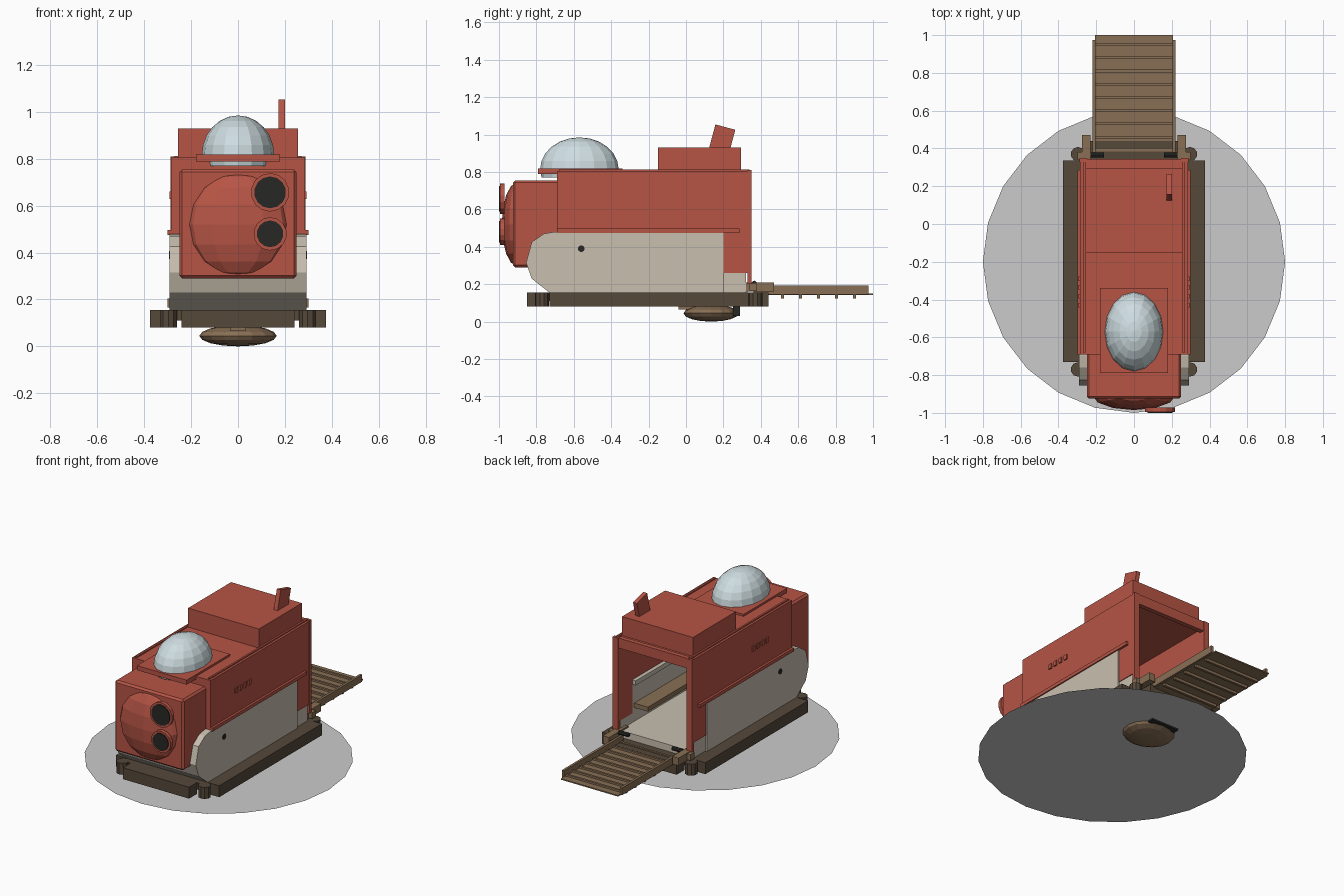
import bpy, bmesh, math
from mathutils import Matrix

if "Cube" in bpy.data.objects:
    bpy.data.objects.remove(bpy.data.objects["Cube"])


def mat(name, rgb):
    m = bpy.data.materials.new(name)
    m.diffuse_color = (*rgb, 1)
    m.use_nodes = True
    m.node_tree.nodes["Principled BSDF"].inputs["Base Color"].default_value = m.diffuse_color
    return m


RED = mat("red_paint", (.47, .09, .06))
BEIGE = mat("beige_hull", (.58, .52, .43))
BROWN = mat("dark_rubber", (.09, .065, .042))
WOOD = mat("wood", (.25, .16, .09))
GLASS = mat("pale_glass", (.62, .72, .75))
DARK = mat("dark", (.02, .02, .018))
GREY = mat("pale_grey", (.66, .69, .69))


def finish(name, bm, m):
    bmesh.ops.recalc_face_normals(bm, faces=bm.faces)
    me = bpy.data.meshes.new(name)
    bm.to_mesh(me)
    bm.free()
    me.materials.append(m)
    ob = bpy.data.objects.new(name, me)
    bpy.context.collection.objects.link(ob)
    return ob


def box(name, x, y, z, m, bevel=0):
    bm = bmesh.new()
    bmesh.ops.create_cube(bm, size=1)
    for v in bm.verts:
        v.co = [(a + b) / 2 + c * (b - a) for c, (a, b) in zip(v.co, (x, y, z))]
    if bevel:
        bmesh.ops.bevel(bm, geom=bm.edges[:], offset=bevel, segments=1, affect='EDGES')
    return finish(name, bm, m)


def pair(name, x, y, z, m):
    # the same box on both sides
    box(name + "_right", x, y, z, m)
    box(name + "_left", (-x[1], -x[0]), y, z, m)


def prism(name, pts, x0, x1, m):
    # (y, z) outline extruded along x
    bm = bmesh.new()
    f = bm.faces.new([bm.verts.new((x0, y, z)) for y, z in pts])
    r = bmesh.ops.extrude_face_region(bm, geom=[f])
    bmesh.ops.translate(bm, vec=(x1 - x0, 0, 0),
                        verts=[v for v in r['geom'] if isinstance(v, bmesh.types.BMVert)])
    return finish(name, bm, m)


def cyl(name, c, r, depth, n, axis, m):
    rot = {'X': Matrix.Rotation(math.pi / 2, 4, 'Y'),
           'Y': Matrix.Rotation(math.pi / 2, 4, 'X'), 'Z': Matrix()}[axis]
    bm = bmesh.new()
    bmesh.ops.create_cone(bm, cap_ends=True, segments=n, radius1=r, radius2=r,
                          depth=depth, matrix=Matrix.Translation(c) @ rot)
    return finish(name, bm, m)


def ball(name, c, r, n, rings, m, cut=None):
    bm = bmesh.new()
    bmesh.ops.create_uvsphere(bm, u_segments=n, v_segments=rings, radius=1,
                              matrix=Matrix.Translation(c) @ Matrix.Diagonal((*r, 1)))
    if cut is not None:
        bmesh.ops.bisect_plane(bm, geom=bm.verts[:] + bm.edges[:] + bm.faces[:],
                               plane_co=(0, 0, cut), plane_no=(0, 0, 1), clear_inner=True)
        bmesh.ops.holes_fill(bm, edges=[e for e in bm.edges if e.is_boundary])
    return finish(name, bm, m)


# flat base disc
bm = bmesh.new()
bmesh.ops.create_circle(bm, cap_ends=True, segments=24, radius=.8,
                        matrix=Matrix.Translation((0, -.2, .04)))
finish("base_disc", bm, GREY)

# beige lower hull
nose_arc = [(-.73, .155), (-.825, .23), (-.855, .315), (-.825, .425), (-.76, .47), (-.70, .48)]
red_side = [(-.69, .48), (-.69, .805), (.33, .805), (.33, .26), (.2, .26), (.2, .48)]
for s, side in ((1, "right"), (-1, "left")):
    prism("hull_side_" + side, nose_arc + [(.2, .48), (.2, .155)], s * .25, s * .292, BEIGE)
    prism("body_side_" + side, red_side, s * .25, s * .285, RED)
    cyl("porthole_" + side, (s * .29, -.56, .39), .018, .01, 10, 'X', DARK)
    for i in range(4):
        y = -.43 + i * .047
        a, b = sorted((s * .28, s * .293))
        box(f"vent_{side}_{i}", (a, b), (y - .012, y + .012), (.628, .66), RED)
prism("hull_front", nose_arc + [(-.6, .48), (-.6, .155)], -.25, .25, BEIGE)
box("hull_floor", (-.25, .25), (-.6, .33), (.155, .2), BEIGE)
pair("hull_rear_foot", (.25, .28), (.2, .32), (.155, .26), BEIGE)
pair("belt_strip", (.285, .3), (-.69, .285), (.475, .497), RED)

# red upper body
box("roof", (-.25, .25), (-.69, .33), (.765, .805), RED)
box("front_bulkhead", (-.25, .25), (-.69, -.62), (.48, .765), RED)
pair("roof_rail", (.258, .27), (-.68, .34), (.8, .813), RED)
pair("rear_post", (.25, .288), (.328, .35), (.2, .81), RED)
box("rear_header", (-.25, .25), (.315, .345), (.745, .81), RED)
box("roof_box", (-.257, .257), (-.15, .295), (.8, .93), RED)
fin = box("roof_fin", (-.014, .014), (-.055, .055), (-.07, .06), RED)
fin.location = (.186, .195, .982)
fin.rotation_euler.x = math.radians(-15)

# interior benches and wall ledges
pair("bench", (.15, .25), (-.58, .18), (.29, .32), WOOD)
pair("wall_ledge", (.225, .25), (-.6, .2), (.45, .48), BEIGE)

# nose and lamps
box("nose_box", (-.25, .25), (-.925, -.6), (.29, .755), RED, .012)
ball("nose_bulge", (0, -.905, .52), (.222, .08, .222), 12, 8, RED)
for i, (z, r) in enumerate(((.657, .082), (.48, .071))):
    cyl(f"lamp_rim_{i}", (.137, -.983, z), r, .024, 14, 'Y', RED)
    cyl(f"lamp_lens_{i}", (.137, -.99, z), r - .014, .02, 14, 'Y', DARK)

# cockpit dome
box("dome_plate", (-.18, .18), (-.79, -.34), (.788, .818), RED)
ball("dome", (0, -.57, .815), (.155, .21, .17), 16, 12, GLASS, .77)

# skirt with round corner posts
pair("skirt_side", (.295, .375), (-.73, .335), (.08, .155), BROWN)
box("skirt_front", (-.24, .24), (-.85, -.77), (.08, .155), BROWN)
box("skirt_rear", (-.24, .24), (.36, .44), (.08, .155), BROWN)
box("skirt_underside", (-.295, .295), (-.77, .36), (.11, .155), BROWN)
for s, side in ((1, "right"), (-1, "left")):
    for y, end in ((-.77, "front"), (.37, "rear")):
        cyl(f"skirt_post_{end}_{side}", (s * .297, y, .1175), .038, .075, 10, 'Z', BROWN)

# loading ramp
box("ramp_deck", (-.207, .207), (.36, 1), (.142, .15), WOOD)
pair("ramp_rail", (.203, .219), (.36, .975), (.145, .192), WOOD)
for i in range(9):
    y = .39 + i * .07
    box(f"ramp_slat_{i}", (-.203, .203), (y - .007, y + .007), (.148, .162), WOOD)
for i in range(5):
    y = .515 + i * .0965
    box(f"ramp_cleat_{i}", (-.2, .2), (y - .008, y + .008), (.125, .143), WOOD)

# ramp hinges
pair("hinge_arm", (.23, .275), (.27, .47), (.16, .21), WOOD)
pair("hinge_lug", (.23, .3), (.34, .38), (.165, .205), WOOD)
for s, side in ((1, "right"), (-1, "left")):
    cyl("hinge_pin_" + side, (s * .195, .365, .205), .014, .07, 8, 'X', DARK)

# underside bowl
ball("under_bowl", (0, .135, .045), (.165, .148, .045), 16, 8, WOOD)
box("bowl_neck", (-.035, .035), (-.04, .17), (.065, .12), WOOD)
box("bowl_bar", (-.1, .1), (.25, .29), (.03, .08), DARK)
